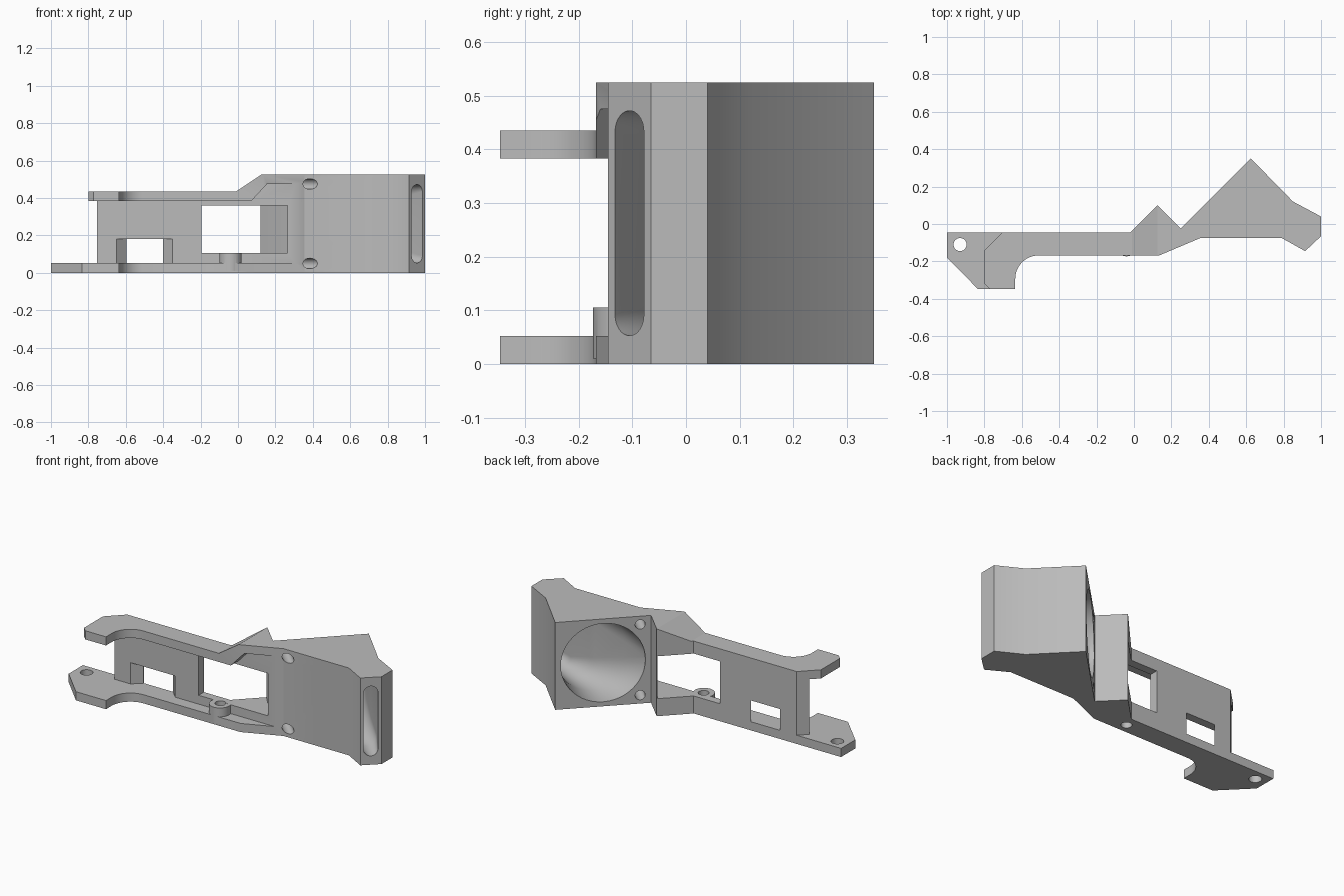
import bpy, bmesh, math
from mathutils import Vector

cube = bpy.data.objects.get("Cube")
if cube:
    bpy.data.objects.remove(cube, do_unlink=True)

grey = bpy.data.materials.new("plain_grey")
grey.use_nodes = True
grey.diffuse_color = (0.5, 0.5, 0.5, 1)
grey.node_tree.nodes["Principled BSDF"].inputs["Base Color"].default_value = (0.5, 0.5, 0.5, 1)

HEIGHT, PLATE = 0.525, 0.052


def finish(name, bm):
    bmesh.ops.recalc_face_normals(bm, faces=bm.faces)
    mesh = bpy.data.meshes.new(name)
    bm.to_mesh(mesh)
    bm.free()
    mesh.materials.append(grey)
    obj = bpy.data.objects.new(name, mesh)
    bpy.context.collection.objects.link(obj)
    return obj


def loft(name, rings):
    """Closed solid through equally sized rings of points."""
    bm = bmesh.new()
    loops = [[bm.verts.new(p) for p in ring] for ring in rings]
    n = len(loops[0])
    for a, b in zip(loops, loops[1:]):
        for i in range(n):
            j = (i + 1) % n
            bm.faces.new((a[i], a[j], b[j], b[i]))
    bm.faces.new(loops[0])
    bm.faces.new(loops[-1])
    return finish(name, bm)


def plan_prism(name, pts, low, high):
    return loft(name, [[(x, y, z) for x, y in pts] for z in (low, high)])


def side_prism(name, pts, front, back):
    return loft(name, [[(x, y, z) for x, z in pts] for y in (front, back)])


def rod(name, start, end, radius, sides=32):
    start, end = Vector(start), Vector(end)
    turn = (end - start).to_track_quat('Z', 'Y')
    circle = [turn @ Vector((radius * math.cos(a), radius * math.sin(a), 0))
              for a in (math.tau * i / sides for i in range(sides))]
    return loft(name, [[c + p for c in circle] for p in (start, end)])


def stadium(a, b, half_height, steps=24):
    """Upright rounded slot spanning plan points a and b."""
    a, b = Vector((*a, 0)), Vector((*b, 0))
    mid, half = (a + b) / 2, (b - a) / 2
    cap = min(half.length, half_height)
    ring = []
    for side in (1, -1):
        for i in range(steps + 1):
            t = math.pi * i / steps
            z = side * (half_height - cap + cap * math.sin(t) + 0.0005)
            ring.append(mid + half * side * math.cos(t) + Vector((0, 0, z + HEIGHT / 2)))
    return ring


def combine(body, tool, operation='DIFFERENCE'):
    mod = body.modifiers.new(tool.name, 'BOOLEAN')
    mod.operation, mod.solver, mod.object = operation, 'EXACT', tool
    bpy.ops.object.select_all(action='DESELECT')
    bpy.context.view_layer.objects.active = body
    body.select_set(True)
    bpy.ops.object.modifier_apply(modifier=mod.name)
    bpy.data.objects.remove(tool, do_unlink=True)


# Full-height body from the plan outline, with the rounded inner corner of the arm
outline = [(-1, -0.045), (-0.02, -0.045), (0.125, 0.10), (0.25, -0.025), (0.625, 0.35),
           (0.85, 0.12), (1, 0.04), (1, -0.065), (0.915, -0.145), (0.79, -0.075),
           (0.355, -0.075), (0.135, -0.168)]
for i in range(13):
    t = math.pi / 2 * (1 + i / 12)
    outline.append((-0.51 + 0.125 * math.cos(t), -0.293 + 0.125 * math.sin(t)))
outline += [(-0.635, -0.347), (-0.835, -0.347), (-1, -0.18)]
body = plan_prism("duct_bracket", outline, 0, HEIGHT)

# Lowered top of the arm
combine(body, side_prism("arm_top_cut", [(-1.2, 0.435), (-0.01, 0.435), (0.125, HEIGHT),
                                         (0.125, 0.7), (-1.2, 0.7)], -1, 1))
# Gap between the upper and lower plates, in front of the web
combine(body, side_prism("plate_gap", [(-1.2, PLATE), (0.4, PLATE), (0.4, 0.475),
                                       (0.155, 0.475), (0.07, 0.383), (-1.2, 0.383)], -1, -0.095))
# Shorter, chamfered end of the upper plate and web
combine(body, plan_prism("upper_end_cut", [(-0.56, 0.1), (-0.8, -0.14), (-0.8, -0.32),
                                           (-0.773, -0.347), (-0.773, -0.5), (-1.2, -0.5),
                                           (-1.2, 0.1)], PLATE, 0.7))
# Round screw boss on the lower plate
combine(body, rod("screw_boss", (-0.04, -0.113, 0.01), (-0.04, -0.113, 0.105), 0.06), 'UNION')
# Large window, hollowing the angled rib
combine(body, plan_prism("large_window", [(-0.195, -0.3), (-0.195, 0.2), (0.03, 0.2),
                                          (0.121, 0.097), (0.2, 0.005), (0.265, -0.06),
                                          (0.265, -0.3)], 0.1051, 0.36))
# Small window with flared sides
combine(body, plan_prism("small_window", [(-0.65, -0.096), (-0.595, -0.046), (-0.595, 0),
                                          (-0.4, 0), (-0.4, -0.046), (-0.35, -0.096)], PLATE, 0.18))
# Vertical screw holes
for x, y, r in ((-0.93, -0.11, 0.035), (-0.04, -0.11, 0.03)):
    combine(body, rod("plate_hole", (x, y, -0.1), (x, y, 0.2), r))
# Fan screw holes, square to the round inlet
for z in (0.05, 0.475):
    combine(body, rod("fan_hole", (0.435, -0.125, z), (0.25, 0.06, z), 0.028))
# Air passage: round inlet narrowing to an upright slot
sections = [((0.252, 0.016), (0.583, 0.347), 0.235),
            ((0.29, -0.02), (0.621, 0.311), 0.235),
            ((0.44, -0.045), (0.70, 0.215), 0.23),
            ((0.64, -0.05), (0.80, 0.12), 0.22),
            ((0.81, -0.06), (0.90, 0.03), 0.21),
            ((0.930, -0.133), (0.985, -0.078), 0.209),
            ((0.96, -0.163), (1.015, -0.108), 0.209)]
combine(body, loft("air_passage", [stadium(*s) for s in sections]))

bpy.ops.object.select_all(action='DESELECT')
body.select_set(True)
bpy.context.view_layer.objects.active = body
bpy.ops.object.shade_smooth_by_angle(angle=math.radians(30))
